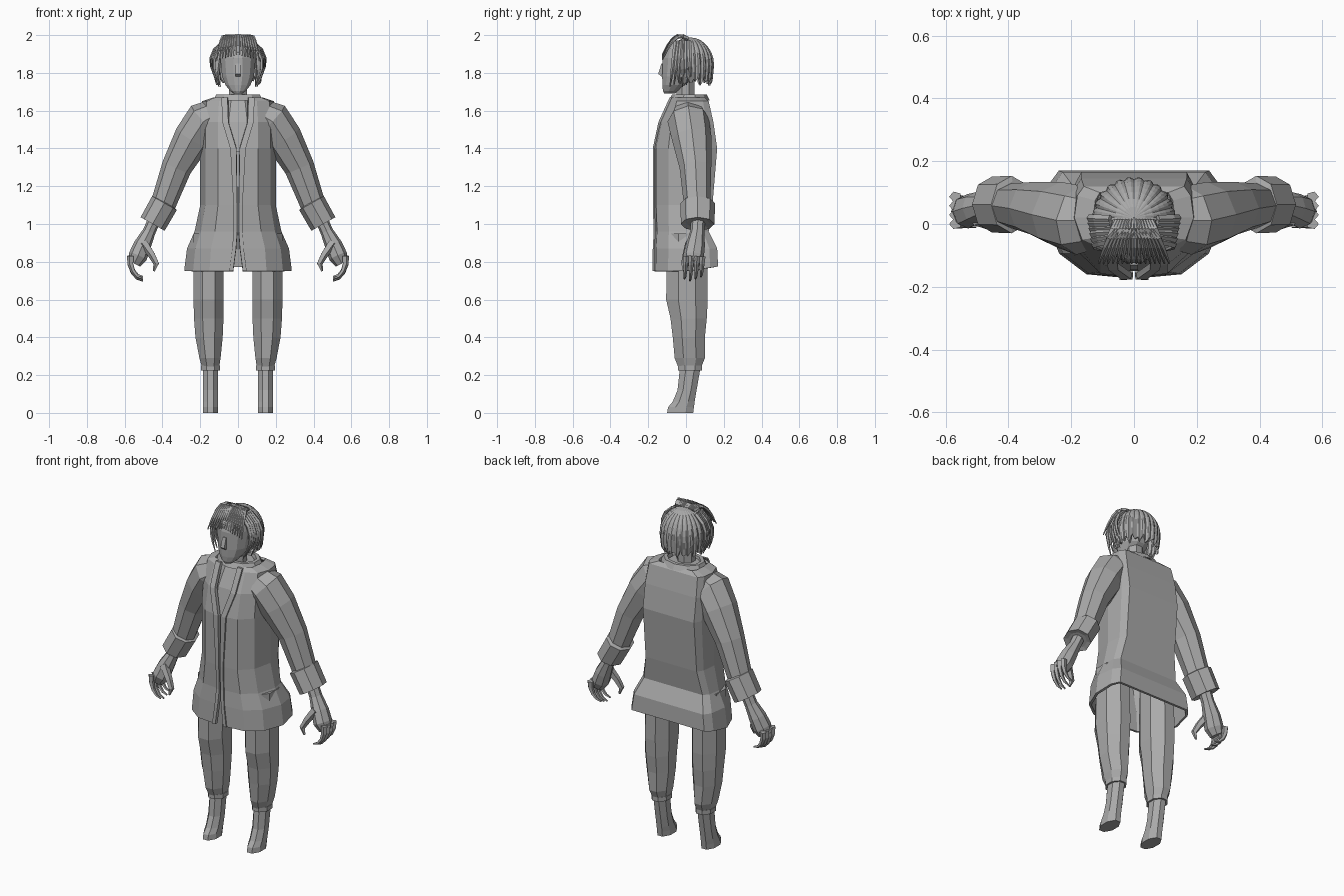
import bpy, bmesh, math
from mathutils import Vector

cube = bpy.data.objects.get("Cube")
if cube:
    bpy.data.objects.remove(cube)

grey = bpy.data.materials.new("plain_grey")
grey.use_nodes = True
grey.diffuse_color = (0.4, 0.4, 0.4, 1)
grey.node_tree.nodes["Principled BSDF"].inputs["Base Color"].default_value = grey.diffuse_color


def loft(name, rings, closed=True, caps=True, mirror=False, thickness=0):
    """Skin a list of equal-length point rings."""
    bm = bmesh.new()
    rows = [[bm.verts.new(point) for point in ring] for ring in rings]
    count = len(rows[0])
    for upper, lower in zip(rows, rows[1:]):
        for i in range(count if closed else count - 1):
            j = (i + 1) % count
            bm.faces.new((upper[i], upper[j], lower[j], lower[i]))
    if caps:
        bm.faces.new(rows[0])
        bm.faces.new(rows[-1])
    bmesh.ops.recalc_face_normals(bm, faces=bm.faces)
    mesh = bpy.data.meshes.new(name)
    bm.to_mesh(mesh)
    bm.free()
    mesh.materials.append(grey)
    part = bpy.data.objects.new(name, mesh)
    bpy.context.collection.objects.link(part)
    if thickness:
        shell = part.modifiers.new("Thickness", 'SOLIDIFY')
        shell.thickness = thickness
        shell.offset = -1
    if mirror:
        part.modifiers.new("Mirror", 'MIRROR')


def level_ring(height, half_width, front, back, x=0, sides=8):
    """Level polygon with flat front and back, given its limits."""
    stretch = 1 / math.cos(math.pi / sides)
    middle, depth = (front + back) / 2, (back - front) / 2
    ring = []
    for i in range(sides):
        angle = math.tau * (i + 0.5) / sides
        ring.append((x + stretch * half_width * math.cos(angle),
                     middle + stretch * depth * math.sin(angle), height))
    return ring


def tube(name, stations, sides=6, flatness=1.0):
    """Mirrored limb through stations of (x, y, z, radius)."""
    centres = [Vector(station[:3]) for station in stations]
    last = len(centres) - 1
    rings = []
    for i, centre in enumerate(centres):
        along = (centres[min(i + 1, last)] - centres[max(i - 1, 0)]).normalized()
        side = along.cross(Vector((0, 1, 0))).normalized()
        deep = side.cross(along) * flatness
        radius = stations[i][3]
        ring = []
        for k in range(sides):
            angle = math.tau * k / sides
            ring.append(centre + radius * (side * math.cos(angle) + deep * math.sin(angle)))
        rings.append(ring)
    loft(name, rings, mirror=True)


def fractions(steps):
    return [i / steps for i in range(steps + 1)]


# Coat rows: height, half width, front, back
coat_rows = [(1.67, .13, -.08, .1), (1.65, .19, -.09, .12), (1.54, .2, -.14, .145),
             (1.4, .2, -.17, .165), (1.1, .2, -.17, .14), (.96, .23, -.165, .12),
             (.87, .27, -.17, .165), (.75, .285, -.172, .17)]


def opening(height):
    """Half gap: a deep V at the neck and a slit at the hem."""
    neck = min(.055, (height - 1.37) * .3)
    slit = (.95 - height) * .13
    return max(.004, neck, slit)


coat_rings, lapel_rings = [], []
for height, width, front, back in coat_rows:
    gap = opening(height)
    corner = width * .53
    half = [(gap, front), (corner, front + .012), ((corner + width) / 2 + .02, front * .55),
            (width, .02), (width * .95, back * .75), (width * .84, back)]
    # The hem rises towards the back
    rise = max(0, .8 - height) * .5
    right = [(x, y, height + rise * max(0, y) / back) for x, y in half]
    left = [(-x, y, z) for x, y, z in reversed(right)]
    coat_rings.append(right + left)
    edge = gap + (.032 if height > 1.3 else .02)
    outer, inner = front - .006, front + .006
    lapel_rings.append([(gap, outer, height), (edge, outer, height),
                        (edge, inner, height), (gap, inner, height)])
loft("coat", coat_rings, closed=False, caps=False, thickness=.014)
loft("lapel", lapel_rings, mirror=True)

# Shirt and folded collar
loft("shirt", [level_ring(1.67, .085, -.055, .08), level_ring(1.54, .12, -.115, .08),
               level_ring(1.38, .12, -.15, .08)])
collar_rings = []
for inset, height in ((0, 1.655), (.015, 1.685), (.035, 1.685), (.04, 1.66)):
    collar_rings.append(level_ring(height, .13 - inset, inset - .085, .12 - inset, sides=10))
loft("collar", collar_rings, caps=False)

# Sleeves and turned cuffs
tube("sleeve", [(.1, .01, 1.59, .08), (.175, .012, 1.55, .105), (.24, .03, 1.455, .1),
                (.325, .05, 1.3, .08), (.405, .06, 1.08, .065)], sides=8, flatness=1.05)
cuff_top, cuff_end = Vector((.387, .062, 1.115)), Vector((.452, .062, 1))
cuff = []
for t, radius in ((0, .06), (.04, .075), (1, .073), (.96, .05)):
    cuff.append((*cuff_top.lerp(cuff_end, t), radius))
# Outer and inner rims share one direction along the arm
cuff_along = (cuff_end - cuff_top).normalized()
cuff_side = cuff_along.cross(Vector((0, 1, 0)))
cuff_rings = []
for x, y, z, radius in cuff:
    cuff_rings.append([Vector((x, y, z)) + cuff_side * radius * math.cos(math.tau * k / 8)
                       + Vector((0, radius * 1.22 * math.sin(math.tau * k / 8), 0)) for k in range(8)])
loft("cuff", cuff_rings, mirror=True)

# Hands: palm, curled fingers and thumb
tube("palm", [(.435, .065, 1.04, .034), (.47, .06, .96, .034), (.505, .05, .89, .046),
              (.53, .04, .83, .05), (.55, .04, .79, .036)], sides=8, flatness=1.1)
for finger in range(4):
    y = .029 * finger
    curl = .11 - .01 * abs(finger - 1)
    path = []
    for t in fractions(4):
        angle = .2 - t * math.pi * .55
        path.append((.5 + .07 * math.cos(angle), y - .008 * t,
                     .81 + curl * math.sin(angle), .02 - .015 * t))
    tube("finger", path, sides=5, flatness=.85)
tube("thumb", [(.5, .02, .9, .026), (.455, 0, .835, .02), (.432, -.01, .79, .016),
               (.445, -.01, .75, .006)], sides=5)

# Trousers, ankle bands and boots
leg_x = .145
trouser_rings = []
for height, half_width, front, back in ((.95, .08, -.1, .11), (.6, .08, -.105, .115),
                                        (.5, .078, -.082, .11), (.4, .072, -.07, .1),
                                        (.29, .056, -.06, .1), (.24, .045, -.04, .08)):
    centre = leg_x + (half_width - .045) * .3
    trouser_rings.append(level_ring(height, half_width, front, back, centre))
loft("trouser_leg", trouser_rings, mirror=True)
loft("ankle_band", [level_ring(height, .05, -.042, .084, leg_x) for height in (.25, .225)], mirror=True)
boot_rings = []
for height, front, back in ((.23, -.033, .075), (.12, -.045, .056), (.06, -.07, .046),
                            (.03, -.095, .042), (0, -.1, .038)):
    boot_rings.append(level_ring(height, .04, front, back, leg_x))
loft("boot", boot_rings, mirror=True)

# Neck, head and nose
loft("neck", [level_ring(height, .048, -.05, .045) for height in (1.63, 1.78)])
head_rings = []
for height, half_width, front, back in ((1.69, .022, -.115, -.06), (1.705, .042, -.122, -.035),
                                        (1.735, .066, -.125, .01), (1.78, .084, -.126, .06),
                                        (1.88, .094, -.124, .1), (1.93, .088, -.11, .09),
                                        (1.97, .055, -.07, .06)):
    head_rings.append(level_ring(height, half_width, front, back, sides=12))
loft("head", head_rings)
loft("nose", [level_ring(height, .012, -tip, -.11, sides=4)
              for height, tip in ((1.85, .13), (1.795, .147), (1.78, .13))])

# Hair: ribbed cap with a jagged hem, cut short over the face
crown = 1.988
ribs = 72
hair_rings = []
for t in fractions(9):
    ring = []
    for i in range(ribs):
        angle = math.tau * i / ribs
        facing = -math.sin(angle)
        hem = 1.745 + .015 * (i % 3) + .012 * math.sin(i * 5)
        if facing > .5:
            hem = 1.9 + .03 * facing
        drop = (crown - hem) * t ** 1.7
        fall = drop / .15
        spread = math.sqrt(1 - (1 - min(fall, 1)) ** 2) + .01
        spread *= 1 - .12 * max(0, fall - 1)
        if i % 3 == 0:
            spread *= .95
        ring.append((.131 * spread * math.cos(angle),
                     .02 + .128 * spread * math.sin(angle), crown - drop))
    hair_rings.append(ring)
loft("hair_cap", hair_rings, caps=False, thickness=.012)

# Fringe swept up from the hairline
for lock in range(8):
    x = .006 + .0125 * lock
    path = []
    for t in fractions(5):
        rise = .03 * math.sin(math.pi * t) - (.08 + .35 * x) * t * t
        path.append((x * (.6 + .6 * t), .01 - .135 * t, .98 + 1 + rise, .012 - .009 * t * t))
    tube("fringe_lock", path, sides=5)

# Locks hanging beside the face
for lock in range(6):
    y = -.085 + .022 * lock
    x = .06 + .003 * lock
    length = .24 - .012 * (lock % 3)
    path = []
    for t in fractions(5):
        bulge = .055 * math.sin(math.pi * t ** .8)
        path.append((x + bulge + .03 * t, y * (.6 + .4 * t), 1.965 - length * t, .011 - .009 * t * t))
    tube("side_lock", path, sides=5, flatness=1.3)
